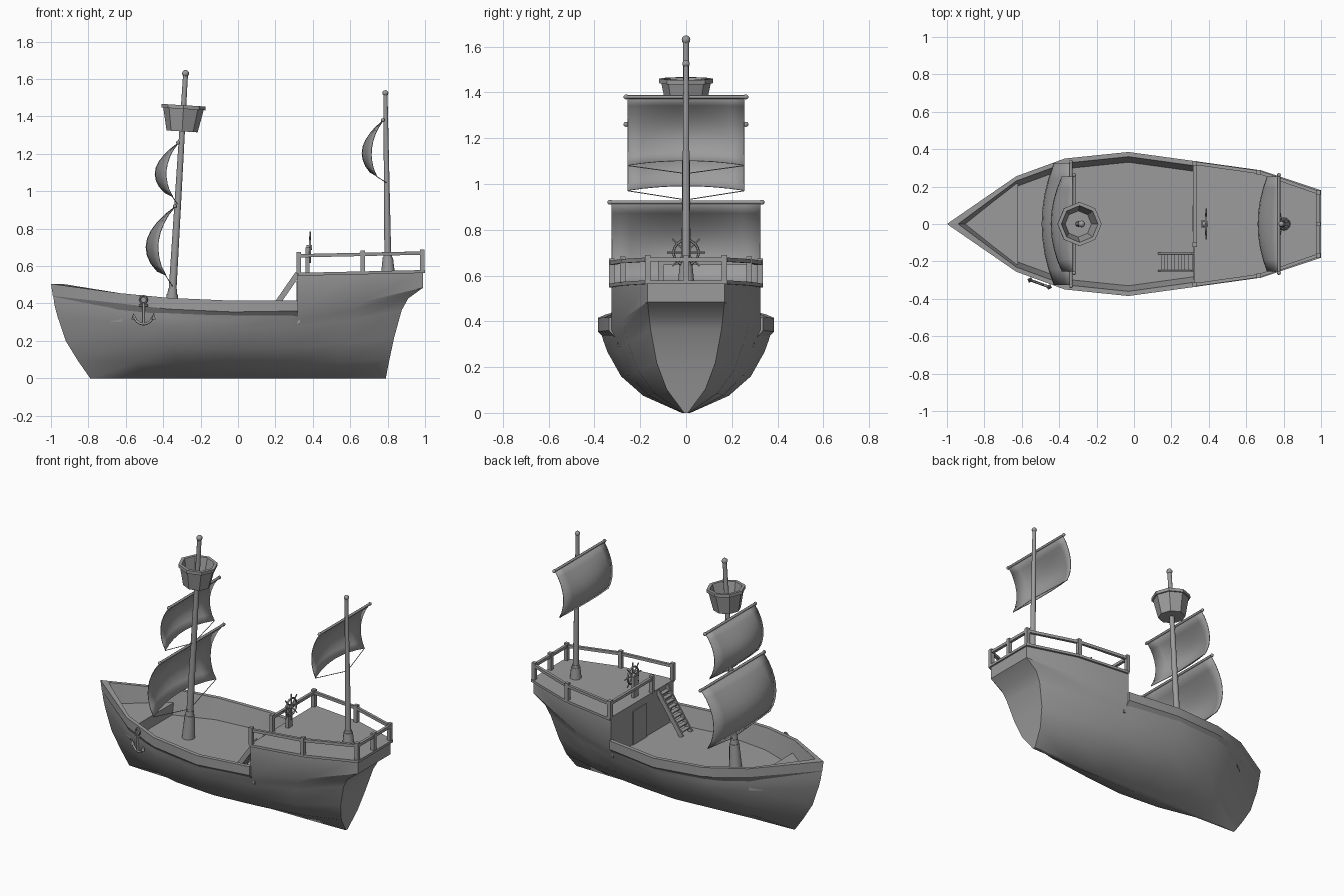
import bpy, bmesh
from math import sin, cos, pi, radians
from mathutils import Vector

cube = bpy.data.objects.get("Cube")
if cube:
    bpy.data.objects.remove(cube, do_unlink=True)

grey = bpy.data.materials.new("plain_grey")
grey.use_nodes = True
grey.diffuse_color = (0.33, 0.33, 0.33, 1)
grey.node_tree.nodes["Principled BSDF"].inputs["Base Color"].default_value = grey.diffuse_color


def finish(name, bm, angle=30):
    """Turn a bmesh into a shaded object."""
    bmesh.ops.remove_doubles(bm, verts=bm.verts, dist=0.0005)
    bmesh.ops.recalc_face_normals(bm, faces=bm.faces)
    me = bpy.data.meshes.new(name)
    bm.to_mesh(me)
    bm.free()
    me.materials.append(grey)
    ob = bpy.data.objects.new(name, me)
    bpy.context.collection.objects.link(ob)
    bpy.ops.object.select_all(action="DESELECT")
    ob.select_set(True)
    bpy.context.view_layer.objects.active = ob
    bpy.ops.object.shade_smooth_by_angle(angle=radians(angle))
    return ob


def face(bm, pts):
    bm.faces.new([bm.verts.new(p) for p in pts])


def loft(bm, rows, closed=False):
    n = len(rows[0])
    for a, b in zip(rows, rows[1:]):
        for i in range(n if closed else n - 1):
            j = (i + 1) % n
            quad = []
            for p in (a[i], a[j], b[j], b[i]):
                if all((Vector(p) - Vector(q)).length > 1e-4 for q in quad):
                    quad.append(p)
            if len(quad) > 2:
                face(bm, quad)


def rod(name, p, q, r, r2=None, n=8):
    """Tapered round bar between two points."""
    p, q = Vector(p), Vector(q)
    bm = bmesh.new()
    bmesh.ops.create_cone(bm, cap_ends=True, segments=n, radius1=r,
                          radius2=r if r2 is None else r2, depth=(q - p).length)
    bmesh.ops.rotate(bm, matrix=(q - p).to_track_quat("Z", "Y").to_matrix(), verts=bm.verts)
    bmesh.ops.translate(bm, vec=(p + q) / 2, verts=bm.verts)
    return finish(name, bm, 50)


def beam(name, p, q, w, h):
    """Rectangular bar between two points, h is its upright size."""
    p, q = Vector(p), Vector(q)
    d = (q - p).normalized()
    ref = Vector((1, 0, 0)) if abs(d.z) > 0.9 else Vector((0, 0, 1))
    s = d.cross(ref).normalized()
    u = s.cross(d)
    rows = [[c + s * i * w / 2 + u * j * h / 2 for i, j in ((-1, -1), (1, -1), (1, 1), (-1, 1))]
            for c in (p, q)]
    bm = bmesh.new()
    loft(bm, rows, True)
    for r in rows:
        face(bm, r)
    return finish(name, bm)


def prism(name, outline, low, high):
    """Slab over a plan outline; low and high are heights as functions of x."""
    rows = [[(x, y, f(x)) for x, y in outline] for f in (low, high)]
    bm = bmesh.new()
    loft(bm, rows, True)
    for r in rows:
        face(bm, r)
    return finish(name, bm)


def ball(name, c, r):
    bm = bmesh.new()
    bmesh.ops.create_uvsphere(bm, u_segments=8, v_segments=6, radius=r)
    bmesh.ops.translate(bm, vec=c, verts=bm.verts)
    return finish(name, bm, 60)


def ring(name, c, r, thick, spin=0):
    """Upright ring whose axis is turned by spin about z."""
    bpy.ops.mesh.primitive_torus_add(location=c, rotation=(0, radians(90), spin), major_radius=r,
                                     minor_radius=thick, major_segments=16, minor_segments=6)
    ob = bpy.context.object
    ob.name = name
    ob.data.materials.append(grey)
    bpy.ops.object.shade_smooth_by_angle(angle=radians(60))


# Plan stations: x, half width, wale height, bulwark top
STATIONS = [(-1, 0, .44, .505), (-.63, .255, .40, .455), (-.37, .35, .37, .43),
            (-.03, .385, .355, .415), (.32, .337, .36, .417), (.68, .287, .41, 0), (1, .18, .485, 0)]
# Levels: height share, width share, stem x, stern x
LEVELS = [(0, .05, -.79, .79), (.21, .5, -.855, .81), (.45, .76, -.92, .835),
          (.75, .92, -.965, .875), (.88, .965, -.98, .91), (1, 1, -.988, .99)]
DECK = .30


def poop(x):
    return .56 + (x - .32) * .022


# Hull shell with raised stern walls and transom
bm = bmesh.new()
sides = {}
for s in (-1, 1):
    rows = []
    for x, w, z, _ in STATIONS:
        k = (x + 1) / 2
        rows.append([(a + (b - a) * k, s * max(0, w - .012) * wf, zf * z) for zf, wf, a, b in LEVELS])
    loft(bm, rows)
    high = [[r[-1], (r[-1][0], r[-1][1], poop(r[-1][0]))] for r in rows[4:]]
    loft(bm, high)
    sides[s] = (rows, high)
loft(bm, [sides[s][0][-1] + sides[s][1][-1][1:] for s in (-1, 1)])
loft(bm, [sides[s][1][0] for s in (-1, 1)])
loft(bm, [[r[0] for r in sides[s][0]] for s in (-1, 1)])
finish("hull", bm, 35)

# Bulwark band around the main deck
bm = bmesh.new()
for s in (-1, 1):
    rows = []
    for x, w, z, top in STATIONS[:5]:
        bow = x == -1
        rows.append([(x + .01 * bow, s * w, z), (x, s * w, top),
                     (x + .06 * bow, s * max(0, w - .025), top),
                     (x + .12 * bow, s * max(0, w - .055), DECK)])
    loft(bm, rows, True)
    face(bm, rows[-1])
finish("bulwark", bm, 20)

# Decks
half = [(x, w - .05) for x, w, _, _ in STATIONS[1:5]]
prism("main_deck", [(-.9, 0)] + half + [(x, -y) for x, y in reversed(half)],
      lambda x: DECK - .01, lambda x: DECK)
prism("bow_deck", [(-.93, 0), (-.62, .232), (-.62, -.232)], lambda x: DECK, lambda x: .375)
rim = [(x, w) for x, w, _, _ in STATIONS[4:]]
prism("stern_deck", rim + [(x, -y) for x, y in reversed(rim)],
      lambda x: poop(x) - .012, lambda x: poop(x) + .004)

# Cabin front and door
beam("cabin_front", (.325, -.3, .42), (.325, .3, .42), .012, .26)
beam("cabin_door", (.317, -.04, .41), (.317, .10, .41), .009, .22)

# Stern railing
side = [(.325, .325), (.667, .277), (.985, .168)]
path = [(.325, -.11)] + side + [(.985, 0)] + [(x, -y) for x, y in reversed(side)]
for x, y in path:
    z = poop(x)
    beam("rail_post", (x, y, z), (x, y, z + .115), .024, .024)
for (x, y), (x2, y2) in zip(path, path[1:]):
    beam("rail_bar", (x, y, poop(x) + .095), (x2, y2, poop(x2) + .095), .018, .018)

# Stairs to the stern deck
foot, head = Vector((.14, 0, DECK)), Vector((.32, 0, .56))
for y in (-.157, -.25):
    off = Vector((0, y, 0))
    beam("stair_side", foot + off, head + off, .01, .03)
for i in range(1, 10):
    p = foot.lerp(head, i / 10)
    beam("stair_tread", (p.x, -.25, p.z), (p.x, -.157, p.z), .028, .007)


# Masts with collars and round tops
def main_x(z):
    return -.28 - (1.635 - z) * .06


rod("main_mast", (main_x(DECK), 0, DECK), (main_x(1.63), 0, 1.63), .022, .013, 12)
rod("main_mast_collar", (main_x(DECK), 0, DECK), (main_x(.45), 0, .45), .04, .03, 12)
rod("main_mast_collar_cap", (main_x(.45), 0, .45), (main_x(.48), 0, .48), .026, .024, 12)
ball("main_mast_top", (main_x(1.63), 0, 1.63), .019)
rod("rear_mast", (.802, 0, .57), (.788, 0, 1.525), .019, .011, 12)
rod("rear_mast_collar", (.802, 0, .565), (.801, 0, .645), .036, .028, 12)
rod("rear_mast_collar_cap", (.801, 0, .64), (.801, 0, .66), .024, .022, 12)
ball("rear_mast_top", (.788, 0, 1.525), .016)

# Lookout basket, an octagonal tub
bm = bmesh.new()
rows = []
for r, z in ((.001, 1.32), (.083, 1.32), (.108, 1.44), (.118, 1.44), (.118, 1.46),
             (.098, 1.46), (.07, 1.34), (.001, 1.34)):
    rows.append([(main_x(z) + r * cos(i * pi / 4), r * sin(i * pi / 4), z - .06 * r * cos(i * pi / 4))
                 for i in range(8)])
loft(bm, rows, True)
finish("lookout_basket", bm, 20)


# Billowing sails with yards and ropes
def sail(name, x, top, bottom, half, drift, edge, belly, knot):
    bm = bmesh.new()
    rows = []
    for i in range(9):
        v = i / 8
        row = []
        for j in range(-4, 5):
            mid = 1 - (j / 4) ** 2
            dx = drift * v + edge * max(0, sin(pi * v)) ** .8 + belly * mid * sin(pi * .75 * v)
            row.append((x - dx, half * j / 4, top + (bottom - top) * v + .02 * mid * v))
        rows.append(row)
    loft(bm, rows)
    ob = finish(name, bm, 60)
    mod = ob.modifiers.new("cloth", "SOLIDIFY")
    mod.thickness = .004
    rod(name + "_yard", (x, -half - .005, top), (x, half + .005, top), .008)
    for s in (-1, 1):
        ball(name + "_yard_end", (x, s * (half + .007), top), .011)
        rod(name + "_rope", (x - drift, s * half, bottom), knot, .0022, n=5)


sail("lower_sail", -.337, .92, .55, .325, .05, .065, .065, (main_x(.49), 0, .49))
sail("upper_sail", -.32, 1.26, .97, .255, .03, .05, .06, (main_x(.93), 0, .93))
sail("rear_sail", .775, 1.38, 1.08, .255, .035, .045, .05, (.795, 0, 1.045))

# Steering wheel
beam("wheel_stand", (.372, 0, .56), (.372, 0, .70), .045, .02)
hub = Vector((.386, 0, .70))
rod("wheel_hub", hub - Vector((.02, 0, 0)), hub + Vector((.01, 0, 0)), .014)
ring("wheel_rim", hub, .055, .006)
for i in range(4):
    d = Vector((0, cos(i * pi / 4), sin(i * pi / 4))) * .084
    rod("wheel_spoke", hub - d, hub + d, .004, n=6)

# Anchor on the right side of the bow
turn = radians(-20)
along = Vector((cos(turn), sin(turn), 0))
base = Vector((-.505, -.318, 0))


def anchor_point(u, z):
    return base + along * u + Vector((0, 0, z))


ring("anchor_ring", anchor_point(0, .42), .02, .005, turn + pi / 2)
rod("anchor_shank", anchor_point(0, .40), anchor_point(0, .29), .008)
rod("anchor_stock", anchor_point(-.025, .39), anchor_point(.025, .39), .005)
arc = [anchor_point(.056 * sin(a), .345 - .056 * cos(a)) for a in [radians(d) for d in range(-75, 76, 25)]]
for p, q in zip(arc, arc[1:]):
    rod("anchor_arm", p, q, .007)
for p, s in ((arc[0], -1), (arc[-1], 1)):
    rod("anchor_fluke", p - Vector((0, 0, .015)), p + along * s * .004 + Vector((0, 0, .018)), .016, 0, 4)
